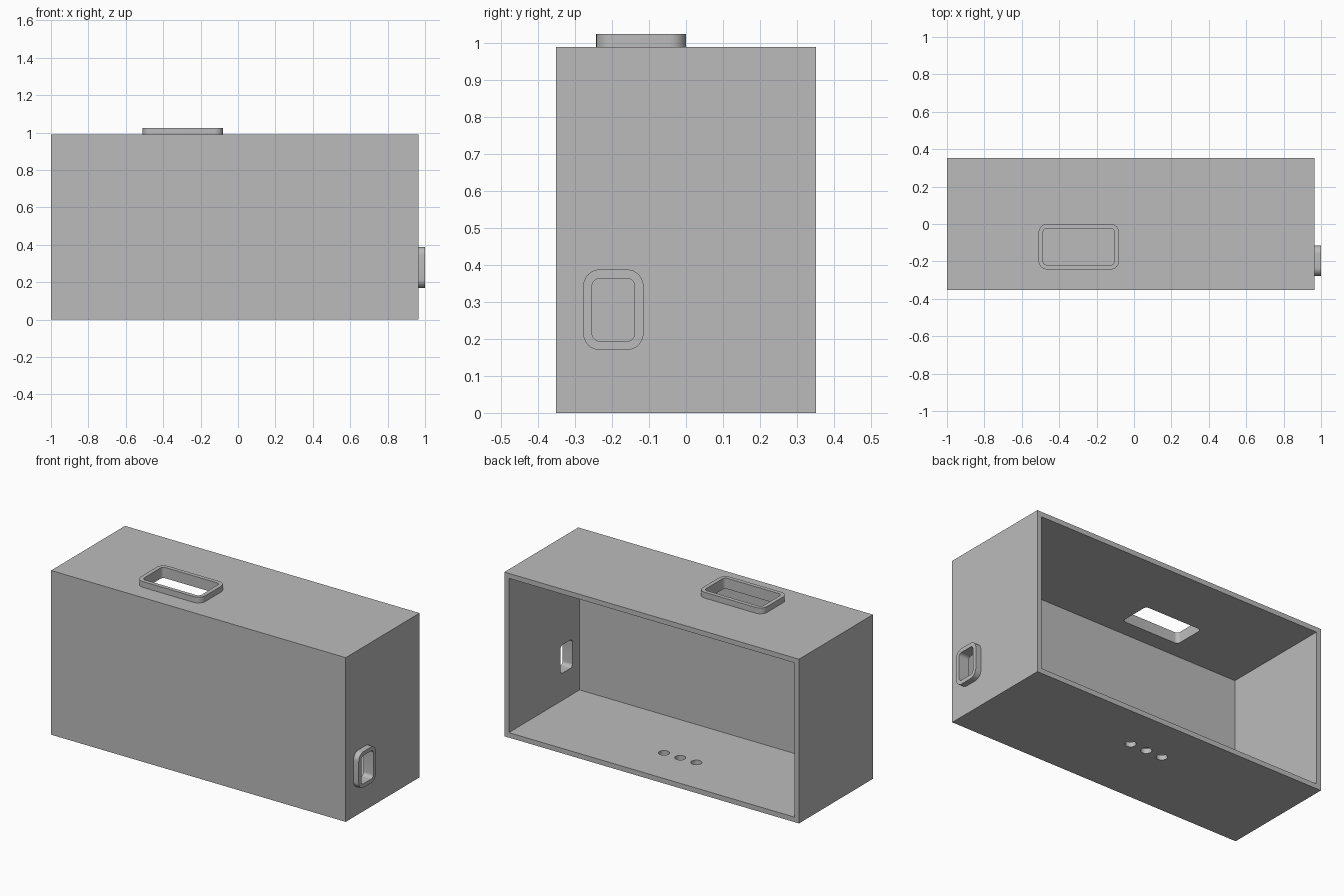
import bpy
import bmesh
from math import cos, sin, pi
from mathutils import Matrix, Vector

cube = bpy.data.objects.get("Cube")
if cube:
    bpy.data.objects.remove(cube, do_unlink=True)

# Overall sizes
LEFT, RIGHT, HALF_Y, TOP = -1.0, 0.965, 0.352, 0.99
WALL, RIM = 0.03, 0.035

grey = bpy.data.materials.new("plain grey")
grey.use_nodes = True
colour = (0.5, 0.5, 0.5, 1)
grey.diffuse_color = colour
grey.node_tree.nodes["Principled BSDF"].inputs["Base Color"].default_value = colour


def add_object(name, bm):
    bmesh.ops.recalc_face_normals(bm, faces=bm.faces)
    mesh = bpy.data.meshes.new(name)
    bm.to_mesh(mesh)
    bm.free()
    mesh.materials.append(grey)
    obj = bpy.data.objects.new(name, mesh)
    bpy.context.collection.objects.link(obj)
    return obj


def block(name, low, high):
    low, high = Vector(low), Vector(high)
    bm = bmesh.new()
    bmesh.ops.create_cube(bm, size=1, matrix=Matrix.Translation((low + high) / 2)
                          @ Matrix.Diagonal((*(high - low), 1)))
    return add_object(name, bm)


def rounded_prism(name, low, high, radius, start, end, place, steps=8):
    """Rounded rectangle in (u, v), extruded along w; place maps to x, y, z."""
    (u0, v0), (u1, v1) = low, high
    corners = [(u1, v1), (u0, v1), (u0, v0), (u1, v0)]
    centre = ((u0 + u1) / 2, (v0 + v1) / 2)
    outline = []
    for quarter, (u, v) in enumerate(corners):
        cu = u - radius if u > centre[0] else u + radius
        cv = v - radius if v > centre[1] else v + radius
        for i in range(steps + 1):
            a = (quarter + i / steps) * pi / 2
            outline.append((cu + radius * cos(a), cv + radius * sin(a)))
    bm = bmesh.new()
    base = bm.faces.new([bm.verts.new(place(u, v, start)) for u, v in outline])
    moved = bmesh.ops.extrude_face_region(bm, geom=[base], use_keep_orig=True)["geom"]
    shift = Vector(place(0, 0, end)) - Vector(place(0, 0, start))
    bmesh.ops.translate(bm, vec=shift,
                        verts=[g for g in moved if isinstance(g, bmesh.types.BMVert)])
    return add_object(name, bm)


def cut(obj, cutter):
    mod = obj.modifiers.new("cut", 'BOOLEAN')
    mod.operation, mod.solver, mod.object = 'DIFFERENCE', 'EXACT', cutter
    bpy.context.view_layer.objects.active = obj
    bpy.ops.object.modifier_apply(modifier=mod.name)


def remove(obj):
    bpy.data.objects.remove(obj, do_unlink=True)


# Box shell, open at the back
shell = block("box_shell", (LEFT, -HALF_Y, 0), (RIGHT, HALF_Y, TOP))
cavity = block("cavity_cutter", (LEFT + WALL, -HALF_Y + WALL, WALL),
               (RIGHT - WALL, HALF_Y + WALL, TOP - WALL))
cut(shell, cavity)
remove(cavity)


# Raised collars around rounded openings in the top and the left side
def collar(name, low, high, surface, place):
    inset = 0.024
    ring = rounded_prism(name, low, high, 0.045, surface, surface + RIM, place)
    hole = rounded_prism("opening_cutter", [c + inset for c in low], [c - inset for c in high],
                         0.021, surface - 2 * WALL, surface + 2 * RIM, place)
    cut(ring, hole)
    cut(shell, hole)
    remove(hole)
    return ring


top_collar = collar("top_collar", (-0.51, -0.243), (-0.08, 0.0), TOP,
                    lambda u, v, w: (u, v, w))
side_collar = collar("side_collar", (-0.278, 0.17), (-0.115, 0.388), RIGHT,
                     lambda u, v, w: (w, u, v))

# Row of three round holes in the floor
for i in (-1, 0, 1):
    bm = bmesh.new()
    x = (LEFT + RIGHT) / 2 + i * 0.108
    bmesh.ops.create_cone(bm, cap_ends=True, segments=32, radius1=0.03, radius2=0.03,
                          depth=0.2, matrix=Matrix.Translation((x, 0.08, 0)))
    drill = add_object("floor_hole_cutter", bm)
    cut(shell, drill)
    remove(drill)

# Smooth the rounded walls, keep the edges crisp
bpy.ops.object.select_all(action='DESELECT')
for obj in (shell, top_collar, side_collar):
    obj.select_set(True)
bpy.context.view_layer.objects.active = shell
bpy.ops.object.shade_smooth_by_angle()
